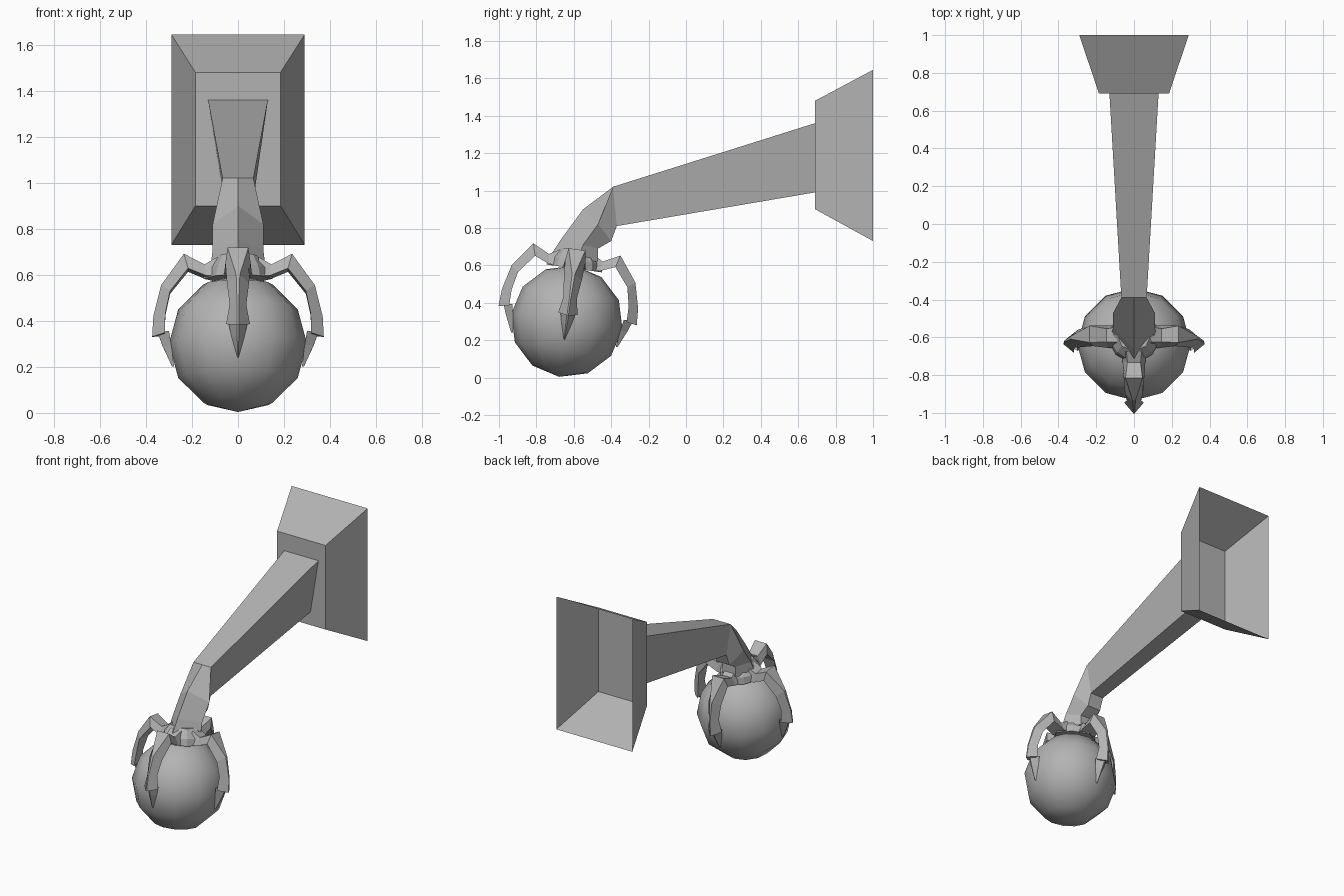
import bpy, bmesh, math
from mathutils import Matrix, Vector

if "Cube" in bpy.data.objects:
    bpy.data.objects.remove(bpy.data.objects["Cube"])

grey = bpy.data.materials.new("plain grey")
grey.diffuse_color = (0.45, 0.45, 0.45, 1)
grey.use_nodes = True
grey.node_tree.nodes["Principled BSDF"].inputs["Base Color"].default_value = grey.diffuse_color

# The ball and claws share one slightly tilted frame
TILT = Matrix.Translation((0, -0.637, 0.301)) @ Matrix.Rotation(math.radians(-8), 4, 'X')


def finish(name, bm, matrix=None, smooth=False, recalc=True):
    if matrix is not None:
        bm.transform(matrix)
    if recalc:
        bmesh.ops.recalc_face_normals(bm, faces=bm.faces)
    for f in bm.faces:
        f.smooth = smooth
    me = bpy.data.meshes.new(name)
    bm.to_mesh(me)
    bm.free()
    me.materials.append(grey)
    ob = bpy.data.objects.new(name, me)
    bpy.context.collection.objects.link(ob)
    return ob


def loft(bm, rings, cap_start=True, cap_end=True):
    rows = [[bm.verts.new(p) for p in ring] for ring in rings]
    n = len(rows[0])
    for a, b in zip(rows, rows[1:]):
        for i in range(n):
            j = (i + 1) % n
            bm.faces.new((a[i], a[j], b[j], b[i]))
    if cap_start:
        bm.faces.new(rows[0][::-1])
    if cap_end:
        bm.faces.new(rows[-1])


# Wall mount: tapered box, open at the wall side
def rect(y, hx, z0, z1):
    return [(-hx, y, z0), (hx, y, z0), (hx, y, z1), (-hx, y, z1)]


bm = bmesh.new()
loft(bm, [rect(0.69, 0.185, 0.90, 1.48), rect(1.0, 0.29, 0.73, 1.645)], cap_end=False)
finish("wall_mount", bm)


# Arm and ankle: five-sided sections (front ridge, sides, back pair)
def section(ridge, side, back):
    mirror = lambda p: (-p[0], p[1], p[2])
    return [(0, *ridge), side, back, mirror(back), mirror(side)]


bm = bmesh.new()
loft(bm, [
    section((0.69, 1.36), (0.13, 0.69, 1.36), (0.07, 0.69, 0.99)),
    section((-0.39, 1.02), (0.067, -0.39, 1.02), (0.05, -0.37, 0.81)),
    section((-0.55, 0.90), (0.11, -0.47, 0.82), (0.05, -0.40, 0.73)),
    section((-0.66, 0.75), (0.11, -0.55, 0.71), (0.05, -0.47, 0.69)),
    section((-0.72, 0.66), (0.12, -0.58, 0.63), (0.05, -0.47, 0.62)),
])
finish("arm", bm)

# Palm: shallow eight-sided skirt that the claws grow from
bm = bmesh.new()
rings = []
for r, web, h in ((0.15, 0.135, 0.285), (0.145, 0.125, 0.33), (0.09, 0.09, 0.385)):
    rings.append([((r if i % 2 == 0 else web) * math.cos(i * math.pi / 4),
                   (r if i % 2 == 0 else web) * math.sin(i * math.pi / 4), h)
                  for i in range(8)])
loft(bm, rings)
finish("palm", bm, TILT)

# Claws: outer (r, h), inner (r, h), outer half width, inner half width
FINGER = [
    ((0.09, 0.375), (0.09, 0.29), 0.040, 0.060),
    ((0.145, 0.343), (0.137, 0.29), 0.035, 0.060),
    ((0.235, 0.388), (0.217, 0.323), 0.045, 0.055),
    ((0.334, 0.256), (0.295, 0.225), 0.008, 0.048),
    ((0.368, 0.120), (0.316, 0.127), 0.004, 0.036),
    ((0.373, 0.030), (0.317, 0.041), 0.004, 0.052),
]
NAIL = [
    ((0.350, 0.050), (0.300, 0.050), 0.004, 0.042),
    ((0.328, -0.010), (0.290, -0.010), 0.004, 0.028),
    ((0.287, -0.100), (0.278, -0.100), 0.001, 0.002),
]


def claw_rings(table):
    return [[(o[0], -wo, o[1]), (o[0], wo, o[1]), (i[0], wi, i[1]), (i[0], -wi, i[1])]
            for o, i, wo, wi in table]


for k, name in enumerate(("right", "back", "left", "front")):
    spin = TILT @ Matrix.Rotation(k * math.pi / 2, 4, 'Z')
    for part, table in (("claw", FINGER), ("nail", NAIL)):
        bm = bmesh.new()
        loft(bm, claw_rings(table))
        finish(f"{name}_{part}", bm, spin)

# Ball held by the claws
bm = bmesh.new()
bmesh.ops.create_uvsphere(bm, u_segments=12, v_segments=6, radius=0.3)
finish("ball", bm, TILT, smooth=True)
